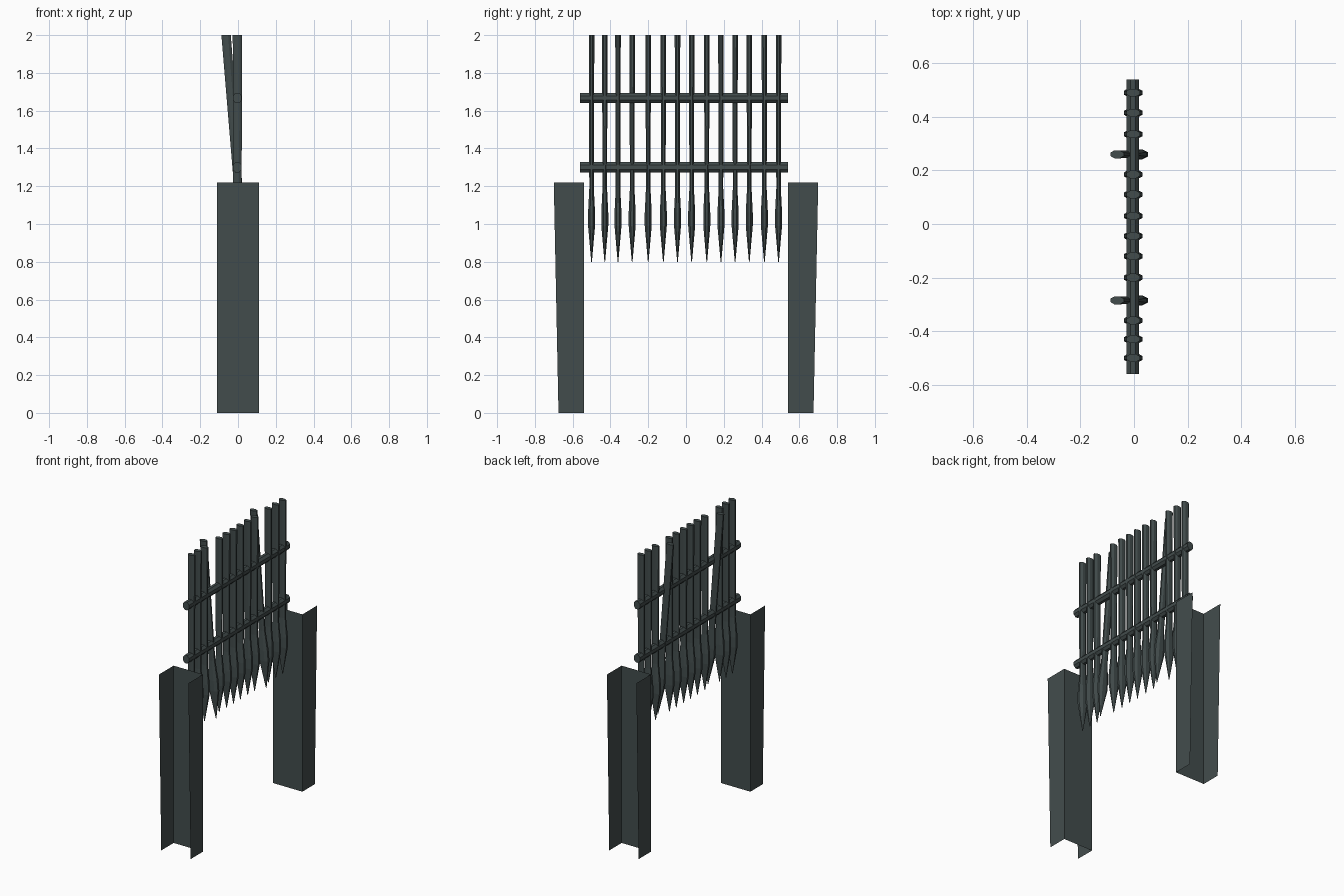
import bpy, bmesh, math
from mathutils import Vector

if "Cube" in bpy.data.objects:
    bpy.data.objects.remove(bpy.data.objects["Cube"])

iron = bpy.data.materials.new("dark slate iron")
iron.diffuse_color = (0.055, 0.073, 0.073, 1)
iron.use_nodes = True
iron.node_tree.nodes["Principled BSDF"].inputs["Base Color"].default_value = iron.diffuse_color


def make_object(name, bm):
    mesh = bpy.data.meshes.new(name)
    bm.to_mesh(mesh)
    bm.free()
    mesh.materials.append(iron)
    ob = bpy.data.objects.new(name, mesh)
    bpy.context.collection.objects.link(ob)
    return ob


def loft(name, rings, sides):
    """Skin a list of rings: (centre, first half axis, second half axis)."""
    bm = bmesh.new()
    loops = []
    for c, u, v in rings:
        angles = [2 * math.pi * (i + 0.5) / sides for i in range(sides)]
        loops.append([bm.verts.new(Vector(c) + Vector(u) * math.cos(a) + Vector(v) * math.sin(a))
                      for a in angles])
    for a, b in zip(loops, loops[1:]):
        for i in range(sides):
            j = (i + 1) % sides
            bm.faces.new((a[i], a[j], b[j], b[i]))
    bm.faces.new(loops[0][::-1])
    bm.faces.new(loops[-1])
    bmesh.ops.recalc_face_normals(bm, faces=bm.faces)
    return make_object(name, bm)


# Vertical spiked bars: (height, half width in x, half width in y)
PROFILE = [(0.80, 0.002, 0.002), (0.99, 0.037, 0.020), (1.06, 0.037, 0.020),
           (1.19, 0.024, 0.013), (2.00, 0.027, 0.016)]
BAR_Y = [-0.50, -0.43, -0.36, -0.285, -0.20, -0.12, -0.045,
         0.03, 0.11, 0.185, 0.26, 0.335, 0.415, 0.49]
LEANING = (-0.285, 0.26)
for n, y in enumerate(BAR_Y):
    lean = 0.08 if y in LEANING else 0.0
    rings = [((-0.003 - lean * (z - 1.25), y, z), (rx, 0, 0), (0, ry, 0)) for z, rx, ry in PROFILE]
    loft(f"spiked_bar_{n + 1}", rings, 8)

# Two horizontal crossbars
for name, z in (("lower_crossbar", 1.30), ("upper_crossbar", 1.667)):
    loft(name, [((-0.004, y, z), (0.025, 0, 0), (0, 0, 0.03)) for y in (-0.56, 0.54)], 8)

# Sheet metal channels either side, open outwards and flaring upwards
for name, s in (("front_channel", -1), ("back_channel", 1)):
    bm = bmesh.new()
    path = lambda z, tip: [bm.verts.new((x, s * y, z)) for x, y in
                           ((-0.112, tip), (-0.112, 0.54), (0.112, 0.54), (0.112, tip))]
    low, high = path(0, 0.675), path(1.22, 0.70)
    for i in range(3):
        quad = (low[i], low[i + 1], high[i + 1], high[i])
        bm.faces.new(quad if s > 0 else quad[::-1])
    make_object(name, bm)
